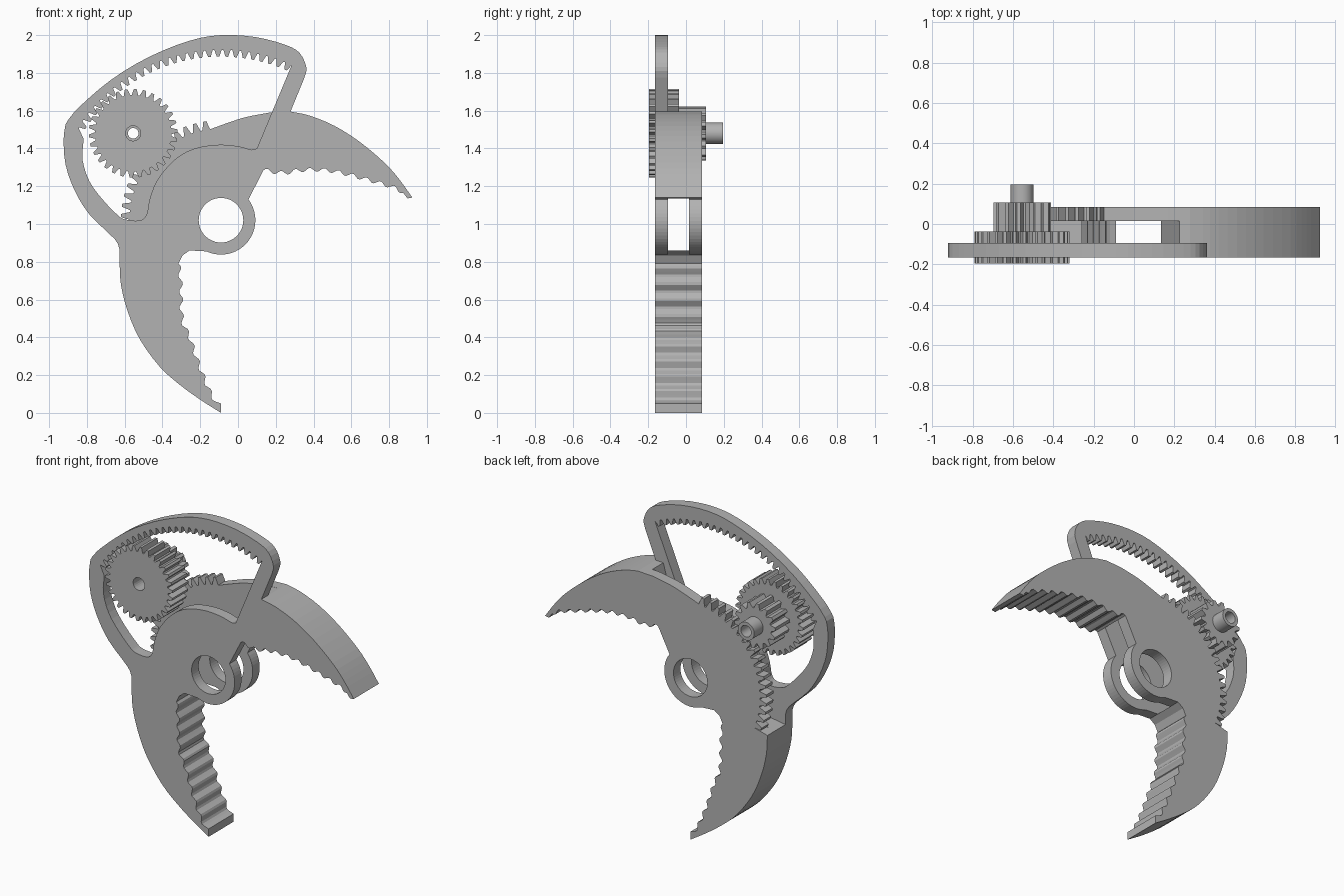
import bpy
import bmesh
from math import sin, cos, pi, radians
from mathutils import Vector, Matrix

default_cube = bpy.data.objects.get("Cube")
if default_cube:
    bpy.data.objects.remove(default_cube, do_unlink=True)

# Single plain grey
grey = bpy.data.materials.new("plain_grey")
grey.use_nodes = True
grey_colour = (0.45, 0.45, 0.45, 1)
grey.diffuse_color = grey_colour
for node in grey.node_tree.nodes:
    if node.type == 'BSDF_PRINCIPLED':
        node.inputs["Base Color"].default_value = grey_colour

PIVOT = Vector((-0.09, 1.02))
AXLE = Vector((-0.555, 1.48))
FRONT, MIDDLE, BACK = (-0.165, -0.095), (-0.095, 0.015), (0.015, 0.085)


def spline(points, steps=3):
    """Smooth open curve through the given points."""
    pts = [Vector(p) for p in points]
    pts = [2 * pts[0] - pts[1]] + pts + [2 * pts[-1] - pts[-2]]
    result = []
    for a, b, c, d in zip(pts, pts[1:], pts[2:], pts[3:]):
        for i in range(steps):
            t = i / steps
            result.append(0.5 * (2 * b + (c - a) * t
                                 + (2 * a - 5 * b + 4 * c - d) * t ** 2
                                 + (3 * b - a - 3 * c + d) * t ** 3))
    return result + [pts[-2]]


def resample(path, count):
    """Spread count + 1 points evenly along a path."""
    lengths = [(b - a).length for a, b in zip(path, path[1:])]
    spacing = sum(lengths) / count
    result, done, k = [], 0.0, 0
    for i in range(count + 1):
        target = i * spacing
        while k < len(lengths) - 1 and done + lengths[k] < target:
            done += lengths[k]
            k += 1
        result.append(path[k].lerp(path[k + 1], min(1, (target - done) / lengths[k])))
    return result


def wavy(points, bumps, height):
    """Gripping edge: a curve with a row of rounded bumps."""
    per_bump = 6
    path = resample(spline(points, 8), bumps * per_bump)
    result = [path[0]]
    for i in range(1, len(path) - 1):
        along = (path[i + 1] - path[i - 1]).normalized()
        side = Vector((-along.y, along.x))
        result.append(path[i] + side * height * sin(2 * pi * i / per_bump))
    return result + [path[-1]]


def arc(centre, radius, start, end, count):
    angles = [radians(start + (end - start) * i / count) for i in range(count + 1)]
    return [centre + radius * Vector((cos(a), sin(a))) for a in angles]


def circle(centre, radius, count=48):
    return arc(centre, radius, 0, 360, count)[:-1]


def teeth(centre, root, tip, start, end, count):
    """Trapezoid teeth along an arc."""
    result = []
    step = (end - start) / count
    for i in range(count):
        for share, radius in ((0.1, root), (0.35, tip), (0.65, tip), (0.9, root)):
            a = radians(start + (i + share) * step)
            result.append(centre + radius * Vector((cos(a), sin(a))))
    return result


def plate(name, loops, y_range):
    """Extrude a front outline, with any further loops as holes, along y."""
    curve = bpy.data.curves.new(name + "_profile", 'CURVE')
    curve.dimensions = '2D'
    curve.fill_mode = 'BOTH'
    curve.extrude = (y_range[1] - y_range[0]) / 2
    for loop in loops:
        line = curve.splines.new('POLY')
        line.points.add(len(loop) - 1)
        for point, p in zip(line.points, loop):
            point.co = (p.x, p.y, 0, 1)
        line.use_cyclic_u = True
    helper = bpy.data.objects.new(name + "_profile", curve)
    bpy.context.scene.collection.objects.link(helper)
    bpy.context.view_layer.update()
    evaluated = helper.evaluated_get(bpy.context.evaluated_depsgraph_get())
    mesh = bpy.data.meshes.new_from_object(evaluated)
    bpy.data.objects.remove(helper, do_unlink=True)
    bm = bmesh.new()
    bm.from_mesh(mesh)
    bmesh.ops.remove_doubles(bm, verts=bm.verts, dist=0.0001)
    upright = Matrix.Translation((0, sum(y_range) / 2, 0)) @ Matrix.Rotation(pi / 2, 4, 'X')
    bm.transform(upright)
    bmesh.ops.recalc_face_normals(bm, faces=bm.faces)
    for face in bm.faces:
        face.smooth = False
        face.material_index = 0
    bm.to_mesh(mesh)
    bm.free()
    mesh.name = name
    mesh.materials.clear()
    mesh.materials.append(grey)
    obj = bpy.data.objects.new(name, mesh)
    bpy.context.scene.collection.objects.link(obj)
    return obj


# Outer edge of the lower jaw, from the tip upward
lower_outer = spline([(-.09, 0), (-.2, .07), (-.31, .15), (-.415, .245), (-.52, .39),
                      (-.585, .54), (-.62, .68), (-.627, .8)])
# Outer edge of the arch, ending where its arm meets the upper jaw
arch_side = spline([(-.627, .865), (-.653, .92), (-.786, 1.05), (-.866, 1.18),
                    (-.913, 1.315), (-.923, 1.45), (-.913, 1.527)])
arch_top = spline([(-.9, 1.55), (-.84, 1.62), (-.67, 1.765), (-.468, 1.886), (-.257, 1.97),
                   (-.09, 2), (.09, 1.99), (.246, 1.95), (.325, 1.907), (.362, 1.83),
                   (.352, 1.775)])
# Upper jaw edges
upper_outer = spline([(.278, 1.595), (.378, 1.574), (.51, 1.52), (.643, 1.436),
                      (.775, 1.325), (.855, 1.235), (.923, 1.14)])
upper_bite = [Vector((.897, 1.135))] + wavy(
    [(.875, 1.165), (.83, 1.19), (.72, 1.225), (.5, 1.28), (.34, 1.285), (.24, 1.27),
     (.135, 1.285)], 10, 0.011)
# Knuckle round the pivot, then the lower jaw's gripping edge
knuckle = arc(PIVOT, 0.182, 37, -115, 24)
throat = [Vector((-.257, .86)), Vector((-.294, .833))]
lower_bite = wavy([(-.315, .79), (-.303, .7), (-.295, .5), (-.255, .4), (-.215, .28),
                   (-.165, .15), (-.12, .06)], 9, 0.011) + [Vector((-.09, .05))]
grip = upper_bite + knuckle + throat + lower_bite
pivot_hole = circle(PIVOT, 0.118)

# Opening in the arch: inner gear teeth on top, a smooth edge below
arch_teeth = teeth(PIVOT, 0.902, 0.866, 65.2, 147.2, 27)
opening = arch_teeth + spline(
    [(-.817, 1.45), (-.823, 1.34), (-.786, 1.225), (-.717, 1.13), (-.64, 1.05),
     (-.6, 1.025), (-.52, 1.018), (-.484, 1.05), (-.468, 1.13), (-.426, 1.235),
     (-.336, 1.34), (-.23, 1.4), (-.098, 1.42), (.008, 1.41), (.07, 1.393), (.1, 1.4)])

plate("front_jaw_plate_with_arch",
      [lower_outer + arch_side + arch_top + upper_outer + grip, opening, pivot_hole], FRONT)

# Solid cores of the two jaws
plate("lower_jaw_core", [lower_outer + throat + lower_bite], MIDDLE)
plate("upper_jaw_core", [[Vector((.225, 1.592))] + upper_outer + upper_bite], MIDDLE)

# Back plate with the outer gear sector
sector = teeth(PIVOT, 0.485, 0.53, 204.3, 96.3, 18)
shoulder = spline([(-.07, 1.53), (.034, 1.564), (.167, 1.59)])
plate("back_jaw_plate_with_sector",
      [lower_outer + sector + shoulder + upper_outer + grip, pivot_hole], BACK)

# Stepped drive gear and its hollow shaft
big_start = 135.3 - 6
plate("drive_gear",
      [teeth(AXLE, 0.203, 0.235, big_start, big_start + 360, 30), circle(AXLE, 0.04, 24)],
      (-0.195, -0.037))
plate("pinion",
      [teeth(AXLE, 0.112, 0.143, -44.7, -44.7 + 360, 14), circle(AXLE, 0.028, 24)],
      (-0.037, 0.106))
shaft = plate("hollow_shaft", [circle(AXLE, 0.057, 32), circle(AXLE, 0.036, 24)], (0.106, 0.195))

# Round the shaft wall, keeping its rims sharp
bpy.ops.object.select_all(action='DESELECT')
shaft.select_set(True)
bpy.context.view_layer.objects.active = shaft
bpy.ops.object.shade_smooth_by_angle(angle=radians(30))
